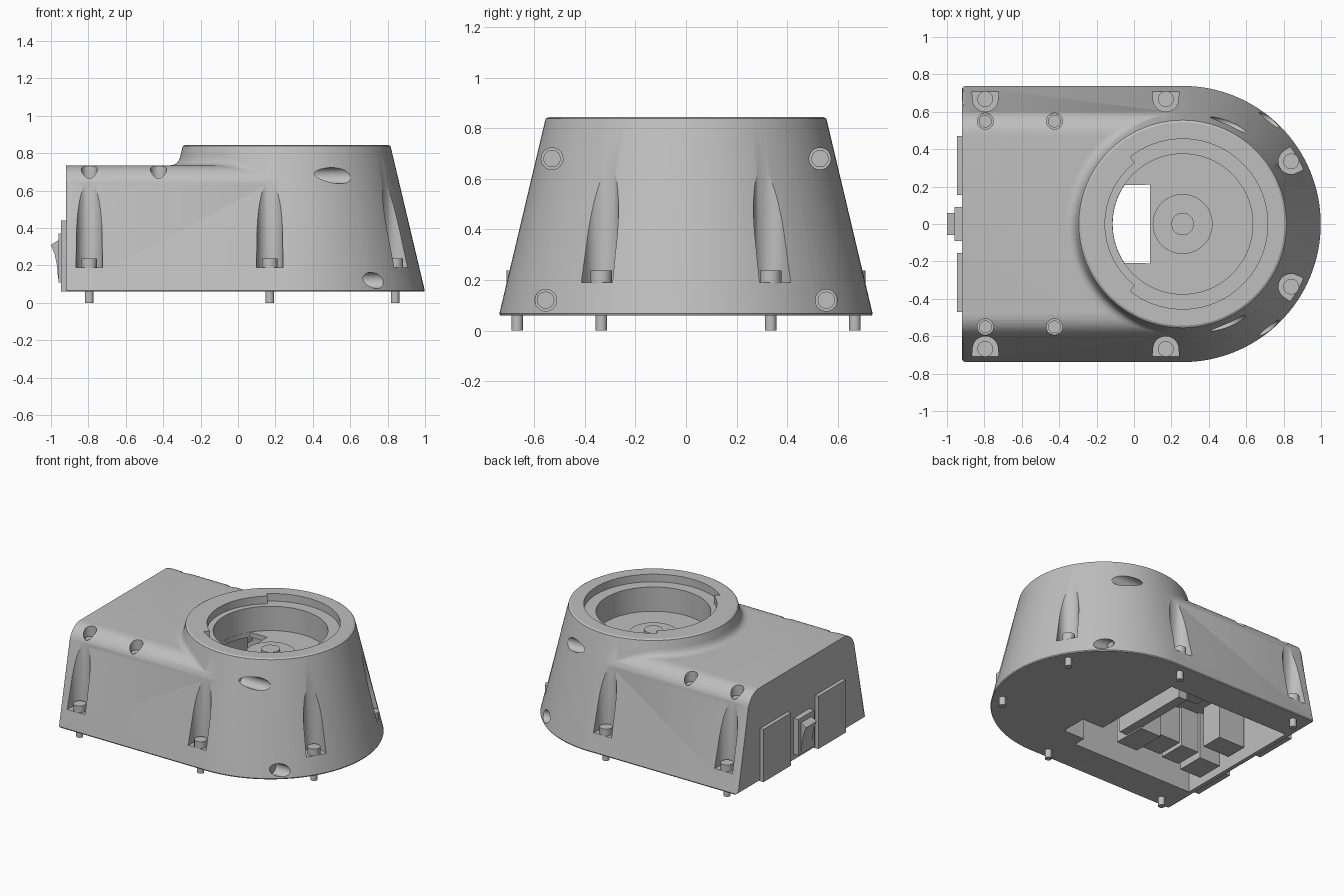
import bpy, bmesh
from math import sin, cos, radians, pi, sqrt
from mathutils import Vector

if "Cube" in bpy.data.objects:
    bpy.data.objects.remove(bpy.data.objects["Cube"])

grey = bpy.data.materials.new("plain grey")
grey.use_nodes = True
colour = (0.52, 0.52, 0.52, 1)
grey.diffuse_color = colour
grey.node_tree.nodes["Principled BSDF"].inputs["Base Color"].default_value = colour

CX = 0.26                       # centre of the round end
BASE, DECK, TOP = 0.06, 0.735, 0.845
FLOOR = 0.615                   # bottom of the well
SLOPE = 0.237                   # draft of the walls
ROUND = 0.127                   # shoulder radius


def wall(z):
    return 0.74 - (z - BASE) * SLOPE


FLAT = wall(DECK) - 0.1         # half width of the flat deck


def deck_height(y):
    over = max(0, abs(y) - FLAT)
    return DECK - ROUND + sqrt(max(0, ROUND ** 2 - over ** 2))


def finish(name, bm, recalc=True):
    if recalc:
        bmesh.ops.recalc_face_normals(bm, faces=bm.faces[:])
    mesh = bpy.data.meshes.new(name)
    bm.to_mesh(mesh)
    bm.free()
    mesh.materials.append(grey)
    obj = bpy.data.objects.new(name, mesh)
    bpy.context.collection.objects.link(obj)
    return obj


def prism(name, pts, lo, hi, axis="Z", bevel_lo=0):
    """Extrude a flat outline along one axis."""
    place = {"X": lambda a, b, h: (h, a, b),
             "Y": lambda a, b, h: (a, h, b),
             "Z": lambda a, b, h: (a, b, h)}[axis]
    bm = bmesh.new()
    rings = [[bm.verts.new(place(a, b, h)) for a, b in pts] for h in (lo, hi)]
    n = len(pts)
    for i in range(n):
        j = (i + 1) % n
        bm.faces.new((rings[0][i], rings[0][j], rings[1][j], rings[1][i]))
    cap = bm.faces.new(rings[0])
    bm.faces.new(rings[1])
    if bevel_lo:
        bmesh.ops.bevel(bm, geom=cap.edges[:], offset=bevel_lo, segments=3,
                        profile=0.5, affect="EDGES")
    return finish(name, bm)


def arc(cx, cy, r, start, end, n):
    return [(cx + r * cos(radians(start + (end - start) * i / n)),
             cy + r * sin(radians(start + (end - start) * i / n))) for i in range(n + 1)]


def cylinder(name, a, b, r, lo, hi, axis="Z", n=32):
    return prism(name, arc(a, b, r, 0, 360, n)[:-1], lo, hi, axis)


def box(name, x, y, z):
    return prism(name, [(x[0], y[0]), (x[1], y[0]), (x[1], y[1]), (x[0], y[1])], *z)


def lathe(name, profile, n=128):
    bm = bmesh.new()
    rings = [[bm.verts.new((CX + r * cos(2 * pi * i / n), r * sin(2 * pi * i / n), z))
              for i in range(n)] for r, z in profile]
    for low, up in zip(rings, rings[1:]):
        for i in range(n):
            j = (i + 1) % n
            bm.faces.new((low[i], low[j], up[j], up[i]))
    bm.faces.new(rings[0])
    bm.faces.new(rings[-1])
    return finish(name, bm)


def combine(obj, tool, operation="DIFFERENCE"):
    tool.hide_render = True
    mod = obj.modifiers.new("cut", "BOOLEAN")
    mod.operation, mod.solver, mod.object = operation, "EXACT", tool
    result = bpy.data.meshes.new_from_object(
        obj.evaluated_get(bpy.context.evaluated_depsgraph_get()))
    obj.modifiers.clear()
    obj.data = result
    bpy.data.objects.remove(tool)


# Main shell: tapered drum joined with a tapered, round-shouldered box
body = lathe("body", [(0.735, BASE), (wall(0.067), 0.067), (wall(0.825), 0.825),
                      (0.555, 0.838), (0.543, TOP)])
shoulder = arc(FLAT, DECK - ROUND, ROUND, 13.3, 90, 10)
half = [(0.735, BASE), (wall(0.067), 0.067)] + shoulder
half = [(y - 0.0007, z) for y, z in half]
section = half + [(-y, z) for y, z in reversed(half)]
combine(body, prism("box_half", section, -0.92, CX, "X", 0.018), "UNION")

# Top recess with a stepped bayonet lip
combine(body, cylinder("lip_cut", CX, 0, 0.415, 0.79, 1, n=96))
combine(body, prism("bayonet_cut", [(CX, 0)] + arc(CX, 0, 0.455, -128, 128, 72), 0.79, 1))
combine(body, cylinder("well_cut", CX, 0, 0.375, FLOOR, 1, n=96))

# Hollow underside and the window up into the well
combine(body, box("cavity_cut", (-0.88, 0.09), (-0.49, 0.49), (0, 0.58)))
combine(body, box("notch_cut", (0.05, 0.26), (-0.4, 0.4), (0, 0.58)))
window = arc(CX, 0, 0.374, 146, 214, 20) + [(0.085, -0.21), (0.085, 0.21)]
combine(body, prism("window_cut", window, 0.5, 0.7))

# Flared wall pockets, each with a screw head and a pin below the base
spots = [(x, s * 0.668, s * 90) for x in (-0.795, 0.17) for s in (1, -1)]
spots += [(CX + 0.67 * cos(radians(30)), s * 0.67 * sin(radians(30)), s * 30) for s in (1, -1)]
for x, y, turn in spots:
    out = Vector((cos(radians(turn)), sin(radians(turn)))) * 0.12
    inner = arc(x, y, 0.068, turn + 90, turn + 270, 20)
    flare = (Vector(inner[0]) - Vector((x, y))) * 0.15
    outer = [Vector(inner[-1]) + out - flare, Vector(inner[0]) + out + flare]
    combine(body, prism("pocket_cut", inner + [tuple(p) for p in outer], 0.19, 0.72))
    cylinder("screw_head", x, y, 0.042, 0.185, 0.238)
    cylinder("base_pin", x, y, 0.023, 0, 0.07)

# Screw holes in the shoulders and along the round end
for s in (1, -1):
    for x in (-0.795, -0.425):
        combine(body, cylinder("deck_hole_cut", x, s * 0.55, 0.043, 0.645, 1))
        cylinder("deck_screw", x, s * 0.55, 0.034, 0.63, 0.66)
    for y, z, x in ((0.53, 0.68, 0.365), (0.555, 0.12, 0.655)):
        combine(body, cylinder("end_hole_cut", s * y, z, 0.043, x, 1.2, "X"))
        cylinder("end_screw", s * y, z, 0.034, x - 0.02, x + 0.012, "X")

# Soft fillet following the line where the drum rises from deck and shoulders
bm = bmesh.new()
rows = []
for i in range(97):
    a = radians(100 + 160 * i / 96)
    z0 = DECK
    for step in range(40):
        z0 = (z0 + deck_height(wall(z0) * sin(a))) / 2
    r0 = wall(z0)
    s = 0.045 * max(0.02, min(1, 2 * abs(cos(a)) - 0.3))
    z1 = deck_height((r0 + s) * sin(a))
    row = []
    for k in range(7):
        t = k / 6
        u = (1 - t) ** 2
        r = r0 - s * SLOPE * u + s * t * t
        z = (z0 + s) * u + 2 * t * (1 - t) * z0 + z1 * t * t
        row.append(bm.verts.new((CX + r * cos(a), r * sin(a), z)))
    rows.append(row)
for p, q in zip(rows, rows[1:]):
    for k in range(6):
        face = bm.faces.new((p[k], p[k + 1], q[k + 1], q[k]))
        face.normal_update()
        if face.normal.z < 0:
            face.normal_flip()
finish("drum_fillet", bm, False)

# Spindle in the well
cylinder("spindle_disc", CX, 0, 0.16, FLOOR - 0.01, FLOOR + 0.02, n=64)
cylinder("spindle_knob", CX, 0, 0.06, FLOOR - 0.01, FLOOR + 0.045, n=48)

# Back end: two cover plates and a rocker switch
for s in (1, -1):
    box("cover_plate", (-0.947, -0.91), sorted((s * 0.155, s * 0.47)), (0.06, 0.44))
box("switch_frame", (-0.96, -0.91), (-0.09, 0.09), (0.11, 0.37))
prism("switch_rocker", [(-0.94, 0.13), (-0.962, 0.13), (-0.968, 0.2), (-0.98, 0.26),
                        (-1.0, 0.31), (-0.96, 0.335), (-0.94, 0.335)], -0.06, 0.06, "Y")

# Floor tab and the electronics inside the cavity
box("floor_tab", (0.09, 0.27), (-0.21, 0.41), (0.06, 0.1))
box("inner_wall", (-0.2, -0.13), (-0.3, 0.3), (0.15, 0.585))
box("circuit_board", (-0.87, -0.19), (-0.44, 0.44), (0.43, 0.46))
parts = [((-0.36, -0.19), (-0.4, -0.16), 0.14), ((-0.54, -0.36), (-0.38, -0.18), 0.17),
         ((-0.68, -0.54), (-0.36, -0.16), 0.14), ((-0.85, -0.68), (-0.34, -0.14), 0.09),
         ((-0.87, -0.66), (-0.08, 0.08), 0.14), ((-0.45, -0.19), (0.1, 0.3), 0.3)]
for x, y, z in parts:
    box("component", x, y, (z, 0.435))
for s in (1, -1):
    for x in (-0.25, -0.82):
        cylinder("board_post", x, s * 0.4, 0.03, 0.38, 0.585)

# Smooth the round surfaces, keep the edges crisp
bpy.ops.object.select_all(action="DESELECT")
for obj in bpy.context.collection.objects:
    if obj.type == "MESH" and grey.name in obj.data.materials:
        obj.select_set(True)
        bpy.context.view_layer.objects.active = obj
bpy.ops.object.shade_smooth_by_angle(angle=radians(25))
